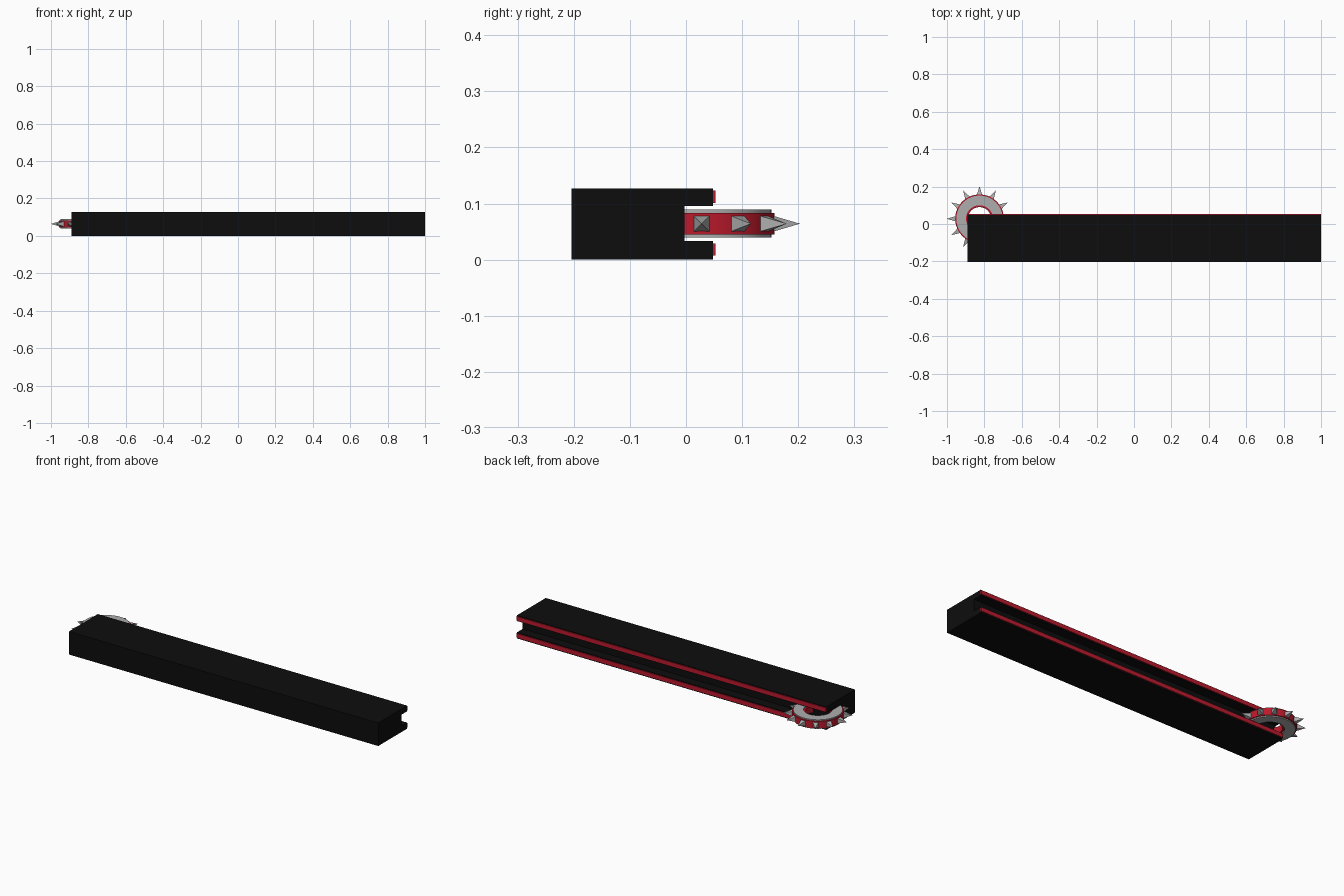
import bpy, bmesh, math
from mathutils import Matrix

if "Cube" in bpy.data.objects:
    bpy.data.objects.remove(bpy.data.objects["Cube"])

CX, CY, CZ = -0.826, 0.028, 0.064   # wheel centre
X0, X1 = -0.89, 1.0                 # bar ends


def material(name, rgb):
    m = bpy.data.materials.new(name)
    m.diffuse_color = (*rgb, 1)
    m.use_nodes = True
    m.node_tree.nodes["Principled BSDF"].inputs["Base Color"].default_value = m.diffuse_color
    return m


BLACK = material("black", (0.004, 0.004, 0.004))
RED = material("red", (0.5, 0.01, 0.025))
GREY = material("steel", (0.42, 0.42, 0.42))


def make(name, bm, mat, smooth=False):
    bmesh.ops.recalc_face_normals(bm, faces=bm.faces)
    me = bpy.data.meshes.new(name)
    bm.to_mesh(me)
    bm.free()
    ob = bpy.data.objects.new(name, me)
    bpy.context.collection.objects.link(ob)
    me.materials.append(mat)
    if smooth:
        bpy.ops.object.select_all(action='DESELECT')
        ob.select_set(True)
        bpy.context.view_layer.objects.active = ob
        bpy.ops.object.shade_smooth_by_angle(angle=math.radians(30))
    return ob


def extrude_x(name, profile, mat):
    """Extrude a (y, z) outline along the bar."""
    bm = bmesh.new()
    a = [bm.verts.new((X0, y, z)) for y, z in profile]
    b = [bm.verts.new((X1, y, z)) for y, z in profile]
    n = len(profile)
    bm.faces.new(a)
    bm.faces.new(b)
    for i in range(n):
        j = (i + 1) % n
        bm.faces.new((a[i], a[j], b[j], b[i]))
    return make(name, bm, mat)


def ring(name, r_in, r_out, z0, z1, mat, seg=64):
    """Flat washer around the wheel centre."""
    bm = bmesh.new()
    loops = []
    for r, z in ((r_in, z0), (r_out, z0), (r_out, z1), (r_in, z1)):
        loops.append([bm.verts.new((CX + r * math.cos(t), CY + r * math.sin(t), z))
                      for t in (2 * math.pi * i / seg for i in range(seg))])
    for k in range(4):
        p, q = loops[k], loops[(k + 1) % 4]
        for i in range(seg):
            j = (i + 1) % seg
            bm.faces.new((p[i], p[j], q[j], q[i]))
    return make(name, bm, mat, True)


# bar with a slot along the back
extrude_x("slotted_bar", [(-0.204, 0), (0.048, 0), (0.048, 0.033), (-0.003, 0.033),
                          (-0.003, 0.096), (0.048, 0.096), (0.048, 0.127), (-0.204, 0.127)], BLACK)

# red edge strips on both lips
for name, z in (("lower_strip", 0.007), ("upper_strip", 0.101)):
    extrude_x(name, [(0.047, z), (0.053, z), (0.053, z + 0.022), (0.047, z + 0.022)], RED)

# wheel: red core between two steel plates
ring("wheel_core", 0.062, 0.130, 0.045, 0.083, RED)
ring("lower_plate", 0.072, 0.124, 0.039, 0.045, GREY)
ring("upper_plate", 0.072, 0.124, 0.083, 0.089, GREY)

# twelve four-sided spikes
bm = bmesh.new()
R0, R1, H = 0.126, 0.175, 0.0145
for i in range(12):
    m = Matrix.Translation((CX, CY, CZ)) @ Matrix.Rotation(math.radians(30 * i), 4, 'Z')
    pts = [(R0, -H, -H), (R0, H, -H), (R0, H, H), (R0, -H, H), (R1, 0, 0)]
    v = [bm.verts.new(p) for p in pts]
    bm.faces.new(v[:4])
    for k in range(4):
        bm.faces.new((v[k], v[(k + 1) % 4], v[4]))
    bmesh.ops.transform(bm, matrix=m, verts=v)
make("wheel_spikes", bm, GREY)
